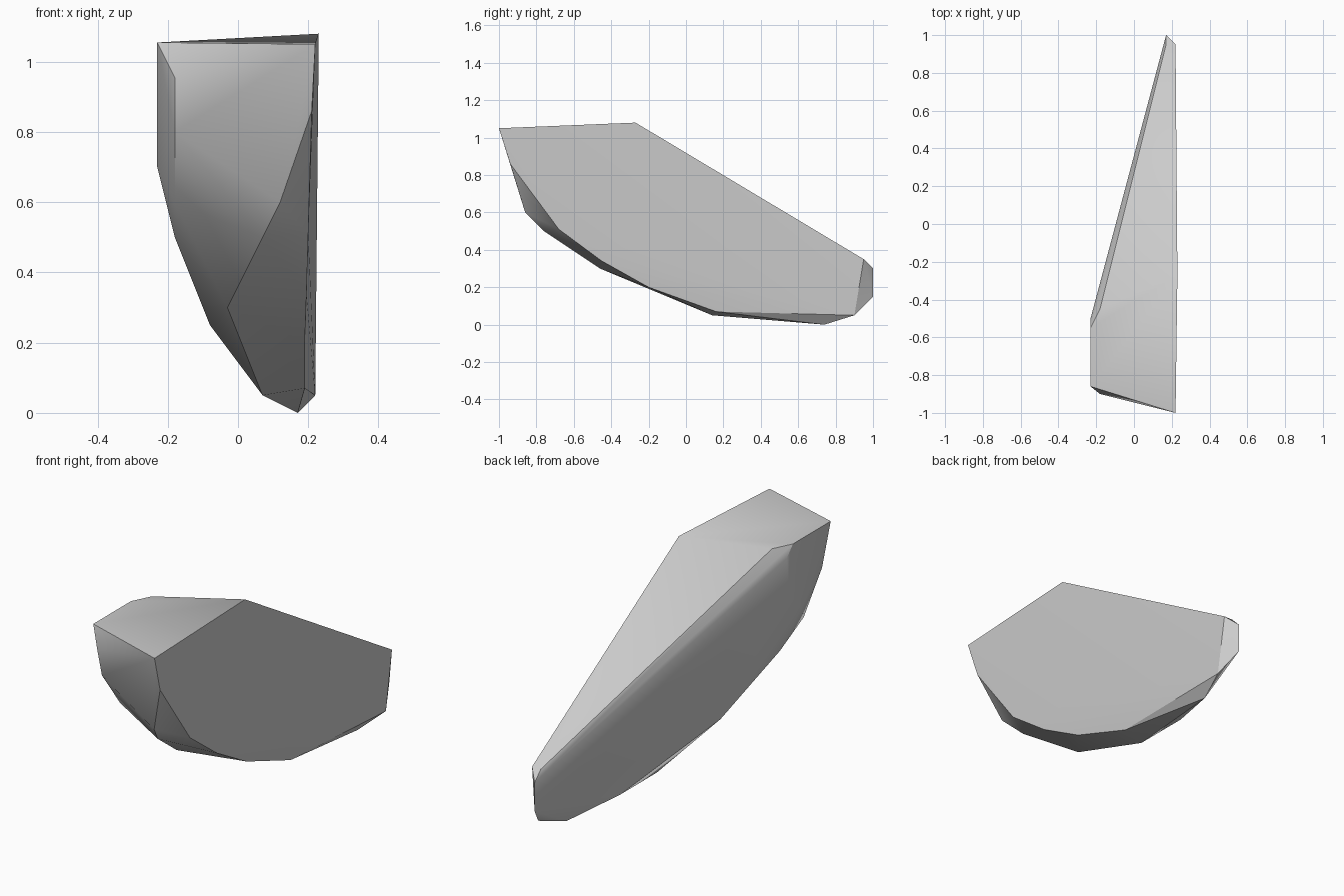
import bpy
import bmesh
import math
from mathutils import Vector

default_cube = bpy.data.objects.get("Cube")
if default_cube:
    bpy.data.objects.remove(default_cube, do_unlink=True)


def make_material(name, colour):
    material = bpy.data.materials.new(name)
    material.use_nodes = True
    material.diffuse_color = colour
    material.node_tree.nodes["Principled BSDF"].inputs["Base Color"].default_value = colour
    return material


def make_hull(name, outlines, material):
    """Wrap a tight faceted skin around a set of contour lines."""
    bm = bmesh.new()
    for outline in outlines:
        for point in outline:
            bm.verts.new(Vector(point))
    result = bmesh.ops.convex_hull(bm, input=bm.verts[:])
    loose = {g for g in result["geom_interior"] + result["geom_unused"]
             if isinstance(g, bmesh.types.BMVert)}
    bmesh.ops.delete(bm, geom=list(loose), context="VERTS")
    bmesh.ops.dissolve_limit(bm, angle_limit=math.radians(1),
                             verts=bm.verts[:], edges=bm.edges[:])
    bmesh.ops.recalc_face_normals(bm, faces=bm.faces[:])
    mesh = bpy.data.meshes.new(name)
    bm.to_mesh(mesh)
    bm.free()
    mesh.materials.append(material)
    shard = bpy.data.objects.new(name, mesh)
    bpy.context.collection.objects.link(shard)
    return shard


# Flat cut side, running from the tall front to the low back
cut_side = [(.22, -1, 1.05), (.23, -.27, 1.08), (.22, .95, .35), (.22, .9, .05),
            (.19, .16, .07), (.19, -.2, .2), (.195, -.45, .34),
            (.2, -.68, .51), (.21, -.94, .86)]
# Chipped rim beside the cut side
rim = [(.12, -.86, .6), (.07, -.76, .5), (-.03, -.46, .3),
       (.07, .14, .05), (.17, .74, 0)]
# Rounded belly on the outer side
belly = [(-.18, -.9, .955), (-.18, -.86, .8), (-.18, -.71, .6), (-.18, -.515, .5),
         (-.08, -.17, .25), (.07, .44, .05)]
# Upright outer wall and the narrow back tip
outer_wall = [(-.23, -.86, 1.055), (-.23, -.55, 1.055), (-.18, -.45, 1.055),
              (-.23, -.5, 1), (-.23, -.52, .8), (-.23, -.62, .7),
              (.17, .95, .35), (.17, 1, .3), (.17, 1, .15)]

stone = make_material("light grey stone", (.6, .6, .6, 1))
shard = make_hull("stone_shard", [cut_side, rim, belly, outer_wall], stone)

# Soft belly, crisp cut edges
bpy.ops.object.select_all(action="DESELECT")
shard.select_set(True)
bpy.context.view_layer.objects.active = shard
bpy.ops.object.shade_smooth_by_angle(angle=math.radians(30))
